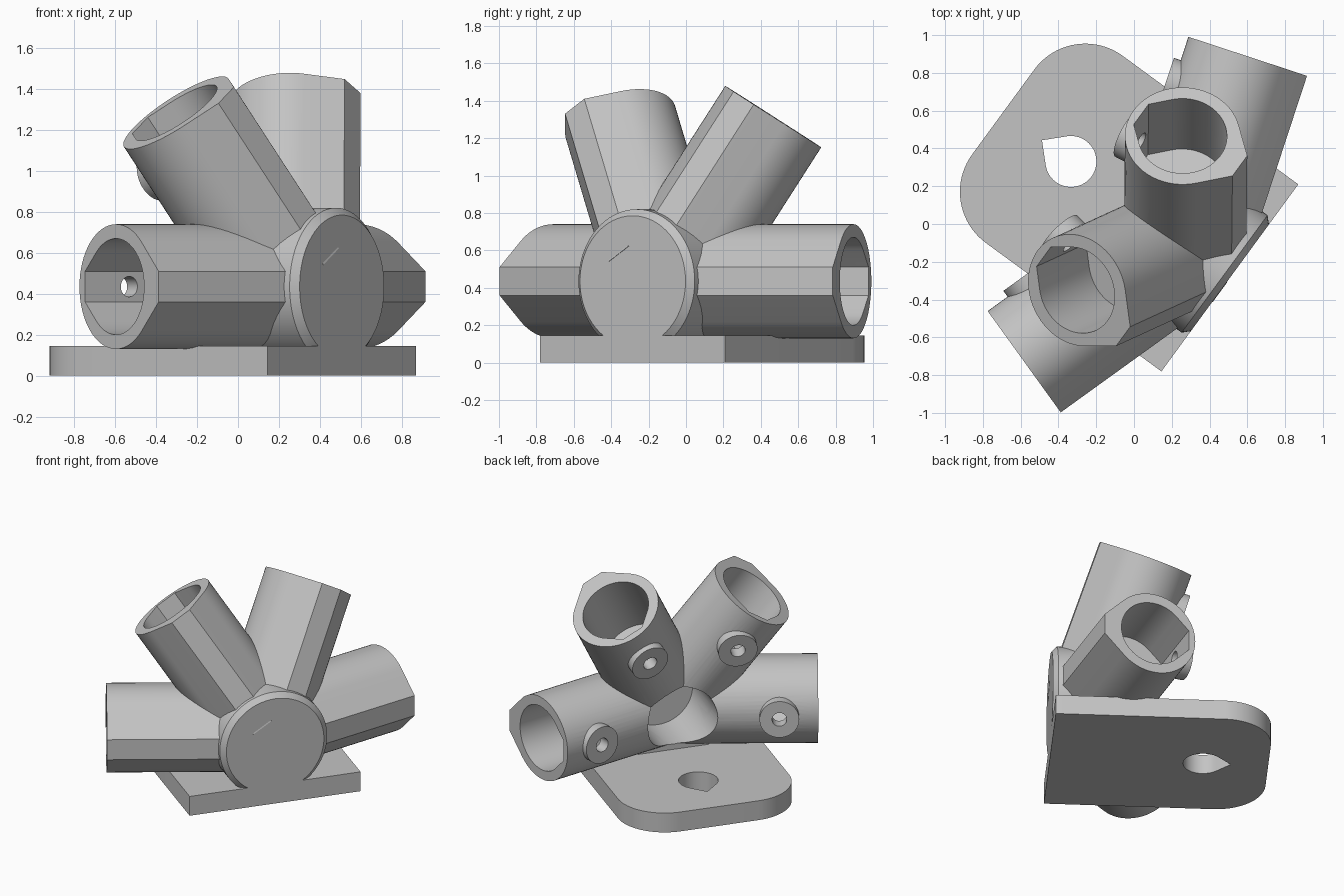
import bpy, bmesh, math
from mathutils import Matrix, Vector

cube = bpy.data.objects.get("Cube")
if cube:
    bpy.data.objects.remove(cube, do_unlink=True)

grey = bpy.data.materials.new("plain grey")
grey.use_nodes = True
colour = (0.55, 0.55, 0.55, 1)
grey.diffuse_color = colour
grey.node_tree.nodes["Principled BSDF"].inputs["Base Color"].default_value = colour

TURN = Matrix.Rotation(math.radians(53.8), 4, 'Z')
CENTRE = Vector((0.07, -0.26, 0.435))
HUB = TURN @ Matrix.Translation(CENTRE) @ Matrix.Rotation(math.radians(90), 4, 'X')
PLATE_TOP = 0.145
FRONT = -0.578
LENGTH = 1.045


def finish(name, bm, matrix):
    mesh = bpy.data.meshes.new(name)
    bmesh.ops.recalc_face_normals(bm, faces=bm.faces)
    bm.to_mesh(mesh)
    bm.free()
    mesh.materials.append(grey)
    obj = bpy.data.objects.new(name, mesh)
    bpy.context.collection.objects.link(obj)
    obj.matrix_world = matrix
    return obj


def prism(name, outline, low, high, matrix):
    bm = bmesh.new()
    face = bm.faces.new([bm.verts.new((x, y, low)) for x, y in outline])
    new = bmesh.ops.extrude_face_region(bm, geom=[face])["geom"]
    verts = [v for v in new if isinstance(v, bmesh.types.BMVert)]
    bmesh.ops.translate(bm, verts=verts, vec=(0, 0, high - low))
    # extruding keeps the starting face, so both ends are closed
    if not face.is_valid or all(f.calc_center_median().z > low + 1e-5 for f in bm.faces):
        bmesh.ops.holes_fill(bm, edges=bm.edges)
    return finish(name, bm, matrix)


def arc(x, y, r, start, end, steps):
    angles = [math.radians(start + (end - start) * i / steps) for i in range(steps + 1)]
    return [(x + r * math.cos(a), y + r * math.sin(a)) for a in angles]


def circle(r):
    return arc(0, 0, r, 0, 360, 64)[:-1]


def teardrop(r, side, flat=0.075):
    # round profile with a truncated 45 degree point towards side * x
    tip = r * math.sqrt(2) - flat
    points = arc(0, 0, r, 45, 315, 48) + [(tip, -flat), (tip, flat)]
    return [(side * x, y) for x, y in points]


def combine(obj, tools):
    for tool, operation in tools:
        mod = obj.modifiers.new(operation, 'BOOLEAN')
        mod.operation = operation
        mod.solver = 'EXACT'
        mod.object = tool
    bpy.context.view_layer.update()
    graph = bpy.context.evaluated_depsgraph_get()
    result = bpy.data.meshes.new_from_object(obj.evaluated_get(graph))
    obj.modifiers.clear()
    obj.data = result
    for tool, _ in tools:
        bpy.data.objects.remove(tool, do_unlink=True)


def smooth(obj):
    bpy.ops.object.select_all(action='DESELECT')
    obj.select_set(True)
    bpy.context.view_layer.objects.active = obj
    bpy.ops.object.shade_smooth_by_angle(angle=math.radians(20))


def pocket():
    # round blind recess in the back of the hub
    return prism("pocket", circle(0.25), -0.8, 0.13, HUB), 'DIFFERENCE'


# Base plate with two rounded corners and a teardrop hole
left, right, back, r = -0.544, 0.683, 0.909, 0.335
outline = [(left, FRONT), (right, FRONT)]
outline += arc(right - r, back - r, r, 0, 90, 20) + arc(left + r, back - r, r, 90, 180, 20)
plate = prism("base_plate", outline, 0, PLATE_TOP, TURN)
drop = [(0.07 - y, 0.465 + x) for x, y in arc(0, 0, 0.135, 45, 315, 36) + [(0.19, 0)]]
combine(plate, [(prism("plate_hole", drop, -0.1, 0.3, TURN), 'DIFFERENCE')])
smooth(plate)

# Round hub with a chamfered front cap
hub = prism("hub", circle(0.385), -0.2, 0.283, HUB)
combine(hub, [pocket()])
smooth(hub)
bm = bmesh.new()
bmesh.ops.create_cone(bm, cap_ends=True, segments=64, radius1=0.385, radius2=0.35,
                      depth=0.035, matrix=Matrix.Translation((0, 0, 0.3005)))
smooth(finish("hub_cap", bm, HUB))

# Four sockets fanned around the hub, each with a bore and a pin boss behind
sockets = (("right_socket", 0, 18), ("upper_right_socket", 62.5, 18.3),
           ("upper_left_socket", 122, 16.5), ("left_socket", 180, 18))
for name, angle, lean in sockets:
    a, tilt = math.radians(angle), math.radians(lean)
    out = Vector((math.cos(a), 0, math.sin(a)))
    behind = Vector((0, 1, 0))
    axis = out * math.cos(tilt) + behind * math.sin(tilt)
    facing = out * math.sin(tilt) - behind * math.cos(tilt)
    frame = Matrix((facing, axis.cross(facing), axis)).transposed().to_4x4()
    frame = TURN @ Matrix.Translation(CENTRE) @ frame
    pin = frame @ Matrix.Translation((0, 0, 0.78)) @ Matrix.Rotation(math.radians(-90), 4, 'Y')
    socket = prism(name, teardrop(0.305, 1), 0.075, LENGTH, frame)
    boss = prism("boss", circle(0.135), 0.1, 0.343, pin)
    bore = prism("bore", teardrop(0.235, -1), 0.55, LENGTH + 0.1, frame)
    hole = prism("pin_hole", circle(0.05), 0.1, 0.5, pin)
    combine(socket, [(boss, 'UNION'), (bore, 'DIFFERENCE'), (hole, 'DIFFERENCE'), pocket()])
    smooth(socket)
